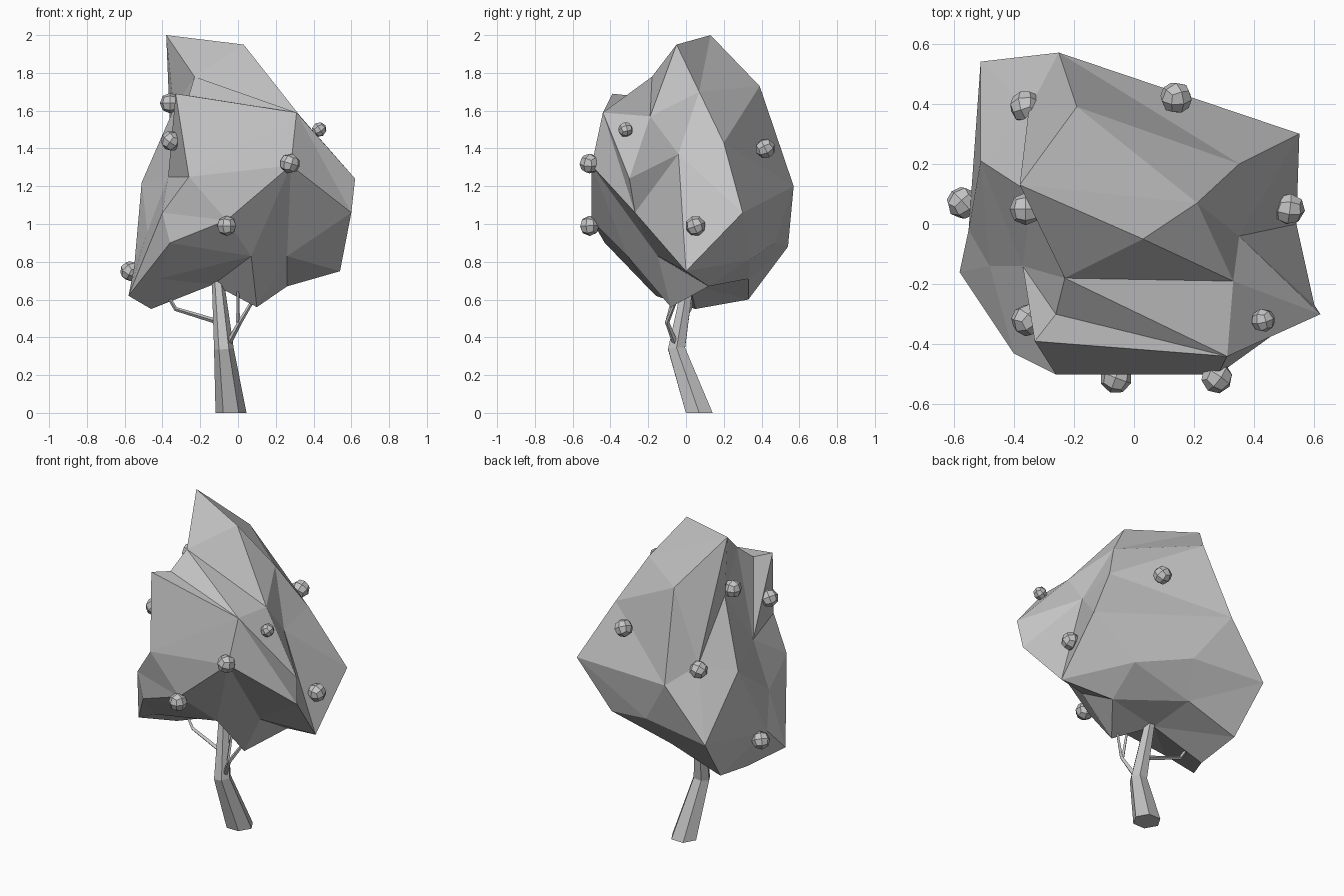
import bpy
import bmesh
import random
from math import cos, sin, tau
from mathutils import Vector, Euler

random.seed(1)
cube = bpy.data.objects.get("Cube")
if cube:
    bpy.data.objects.remove(cube, do_unlink=True)

# One plain grey for the whole tree
grey = bpy.data.materials.new("plain grey")
grey.use_nodes = True
grey.diffuse_color = (0.55, 0.55, 0.55, 1)
shader = grey.node_tree.nodes["Principled BSDF"]
shader.inputs["Base Color"].default_value = grey.diffuse_color
shader.inputs["Roughness"].default_value = 0.9


def finish(bm, name):
    """Turn a bmesh into a flat shaded object."""
    bmesh.ops.recalc_face_normals(bm, faces=bm.faces[:])
    mesh = bpy.data.meshes.new(name)
    bm.to_mesh(mesh)
    bm.free()
    mesh.materials.append(grey)
    obj = bpy.data.objects.new(name, mesh)
    bpy.context.collection.objects.link(obj)
    return obj


def crosses(a, b, p, q):
    """True if the arcs a-b and p-q cross on the unit sphere."""
    ab, pq = a.co.cross(b.co), p.co.cross(q.co)
    return (ab.dot(p.co) * ab.dot(q.co) < 0 and pq.dot(a.co) * pq.dot(b.co) < 0
            and (a.co + b.co).dot(p.co + q.co) > 0)


def force_ridge(bm, p, q):
    """Flip edges of the triangle skin until p and q are joined."""
    for _ in range(60):
        if bm.edges.get((p, q)):
            return
        flips = []
        for edge in bm.edges:
            a, b = edge.verts
            if {a, b} & {p, q} or not crosses(a, b, p, q):
                continue
            tips = [v for f in edge.link_faces for v in f.verts
                    if v not in (a, b)]
            if crosses(a, b, *tips):
                flips.append(edge)
        if not flips:
            return
        bmesh.utils.edge_rotate(random.choice(flips), True)


def star_solid(name, points, ridges, centre):
    """Wrap a faceted skin around a centre, then set its ridges and valleys."""
    bm = bmesh.new()
    verts = {key: bm.verts.new((Vector(point) - centre).normalized())
             for key, point in points.items()}
    bmesh.ops.convex_hull(bm, input=bm.verts[:])
    bmesh.ops.triangulate(bm, faces=bm.faces[:])
    for chain in ridges:
        keys = chain.split()
        for first, second in zip(keys, keys[1:]):
            force_ridge(bm, verts[first], verts[second])
    for key, vert in verts.items():
        vert.co = points[key]
    return finish(bm, name)


def limb(name, path, sides):
    """Loft a tapered limb through (position, radius) stations."""
    bm = bmesh.new()
    rings = []
    for i, (position, radius) in enumerate(path):
        before = Vector(path[max(i - 1, 0)][0])
        after = Vector(path[min(i + 1, len(path) - 1)][0])
        axis = (after - before).normalized()
        if i == 0 and sides > 4:
            axis = Vector((0, 0, 1))
        across = axis.cross(Vector((0, 1, 0))).normalized()
        along = axis.cross(across)
        rings.append([bm.verts.new(Vector(position) + radius * (
            across * cos(tau * k / sides) + along * sin(tau * k / sides)))
            for k in range(sides)])
    for low, high in zip(rings, rings[1:]):
        for k in range(sides):
            n = (k + 1) % sides
            bm.faces.new((low[k], low[n], high[n], high[k]))
    bm.faces.new(rings[0])
    bm.faces.new(rings[-1])
    return finish(bm, name)


def fruit(name, centre, radius, turn):
    """Low-poly ball made from a once divided cube."""
    bm = bmesh.new()
    bmesh.ops.create_cube(bm, size=1)
    bmesh.ops.subdivide_edges(bm, edges=bm.edges[:], cuts=1, use_grid_fill=True)
    for vert in bm.verts:
        vert.co = vert.co.normalized() * radius
    obj = finish(bm, name)
    obj.location = centre
    obj.rotation_euler = Euler((turn * 0.7, turn * 0.4, turn))
    return obj


# Faceted crown: peak, shoulders, middle, skirt and underside
crown_points = {
    "peak": (-.38, .13, 2), "top": (.03, -.05, 1.95),
    "notch": (-.23, -.18, 1.78), "back_top": (-.19, .39, 1.73),
    "slope": (.21, .07, 1.7), "horn": (-.33, -.39, 1.69),
    "step": (-.26, -.3, 1.68), "saddle": (.33, -.19, 1.57),
    "brow": (.31, -.44, 1.59), "rib": (.35, .2, 1.43),
    "gully": (.35, -.04, 1.37), "left_tip": (.62, -.3, 1.24),
    "chest": (.28, -.5, 1.31), "cheek": (-.26, -.5, 1.25),
    "hollow": (-.37, -.14, 1.25), "flank": (-.51, .21, 1.22),
    "neck": (-.34, .1, 1.61), "spur": (-.35, .38, 1.28),
    "back": (-.25, .57, 1.2), "hip": (.55, .3, 1.06),
    "left_low": (.6, -.27, 1.06), "belly": (-.06, -.5, 1.02),
    "jaw": (-.4, -.43, 1.06), "dent": (-.48, -.14, .96),
    "chin": (-.36, -.43, .9), "back_corner": (-.51, .54, .88),
    "back_low": (-.05, .47, .9), "back_hem": (.28, .34, .81),
    "front_hem": (.26, -.15, .83), "apron": (.07, -.31, .83),
    "left_hem": (.54, 0, .75), "under_back": (-.13, .33, .71),
    "under_chin": (-.42, -.23, .71), "under_left": (.26, .12, .67),
    "right_side": (-.55, -.02, .77), "right_tip": (-.58, -.16, .62),
    "right_hem": (-.47, .33, .6), "keel": (.1, -.08, .56),
    "right_low": (-.46, .05, .55), "socket": (-.13, .02, .68),
}
crown_ridges = [
    "peak notch saddle top slope peak", "top notch brow step notch hollow",
    "peak back_top slope saddle gully rib slope", "brow horn hollow step",
    "peak neck notch", "hollow neck flank hollow", "neck spur back_top",
    "peak spur flank right_side right_tip jaw hollow cheek horn",
    "saddle left_tip gully left_hem hip gully left_low brow left_tip",
    "rib hip back", "back_top rib", "chest left_low left_hem",
    "left_low front_hem chest belly cheek", "jaw dent right_tip chin",
    "hollow dent flank", "right_side dent", "belly apron", "belly chin",
    "under_chin right_low", "back_low back_hem",
]
star_solid("crown", crown_points, crown_ridges, Vector((0, 0, 1.15)))

# Bent trunk rising into the crown
limb("trunk", [((-.037, .07, 0), .082), ((-.075, -.05, .34), .052),
               ((-.11, .02, .74), .03)], 6)

# Thin branches
limb("side_branch", [((-.1, -.02, .48), .014), ((-.33, .02, .55), .011),
                     ((-.41, .03, .68), .008)], 4)
limb("front_branch", [((-.06, -.05, .35), .016), ((.01, -.1, .48), .012),
                      ((.1, -.04, .63), .008)], 4)
limb("front_twig", [((0, -.1, .48), .01), ((0, -.05, .68), .007)], 4)

# Round fruit scattered over the crown
fruit_places = [
    (-.36, .05, 1.64), (-.355, -.32, 1.44), (-.36, .39, 1.26),
    (-.57, .07, .75), (.275, -.51, 1.32), (-.06, -.51, .99), (.515, .05, .99),
    (.14, .42, 1.4), (.43, -.32, 1.5),
]
for i, place in enumerate(fruit_places):
    small = i == len(fruit_places) - 1
    fruit(f"fruit_{i + 1}", place, .04 if small else .054, i * 0.8)
